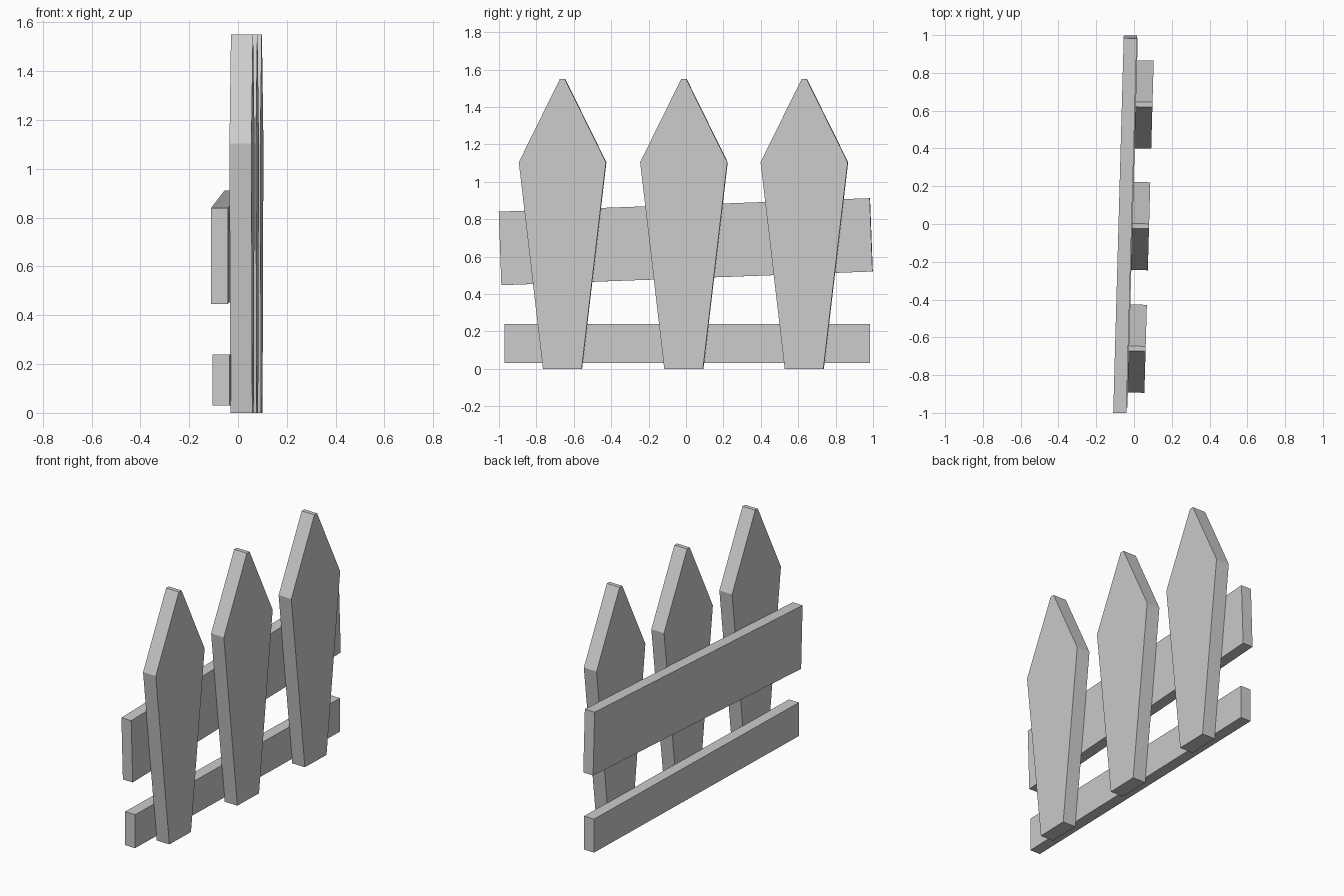
import bpy, bmesh
from mathutils import Matrix

if "Cube" in bpy.data.objects:
    bpy.data.objects.remove(bpy.data.objects["Cube"])

TURN = Matrix.Rotation(-0.028, 4, 'Z')  # whole fence is slightly turned


def board(name, outline, x0, x1):
    """Extrude a (y, z) outline from x0 to x1."""
    bm = bmesh.new()
    face = bm.faces.new([bm.verts.new((x0, y, z)) for y, z in outline])
    ext = bmesh.ops.extrude_face_region(bm, geom=[face])
    verts = [v for v in ext["geom"] if isinstance(v, bmesh.types.BMVert)]
    bmesh.ops.translate(bm, verts=verts, vec=(x1 - x0, 0, 0))
    bmesh.ops.recalc_face_normals(bm, faces=bm.faces)
    bm.transform(TURN)
    mesh = bpy.data.meshes.new(name)
    bm.to_mesh(mesh)
    bm.free()
    bpy.context.collection.objects.link(bpy.data.objects.new(name, mesh))


# Pointed, tapering pickets
picket = [(-0.104, 0), (0.103, 0), (0.233, 1.104), (0.013, 1.55),
          (-0.013, 1.55), (-0.233, 1.104)]
for i, y in enumerate((-0.659, -0.010, 0.634)):
    board(f"picket_{i + 1}", [(y + py, z) for py, z in picket], -0.010, 0.080)

# Crooked upper rail and level lower rail
board("upper_rail", [(-0.988, 0.447), (0.997, 0.52), (0.982, 0.912), (-1.002, 0.84)],
      -0.082, -0.0125)
board("lower_rail", [(-0.972, 0.03), (0.983, 0.03), (0.983, 0.24), (-0.972, 0.24)],
      -0.078, -0.0075)
